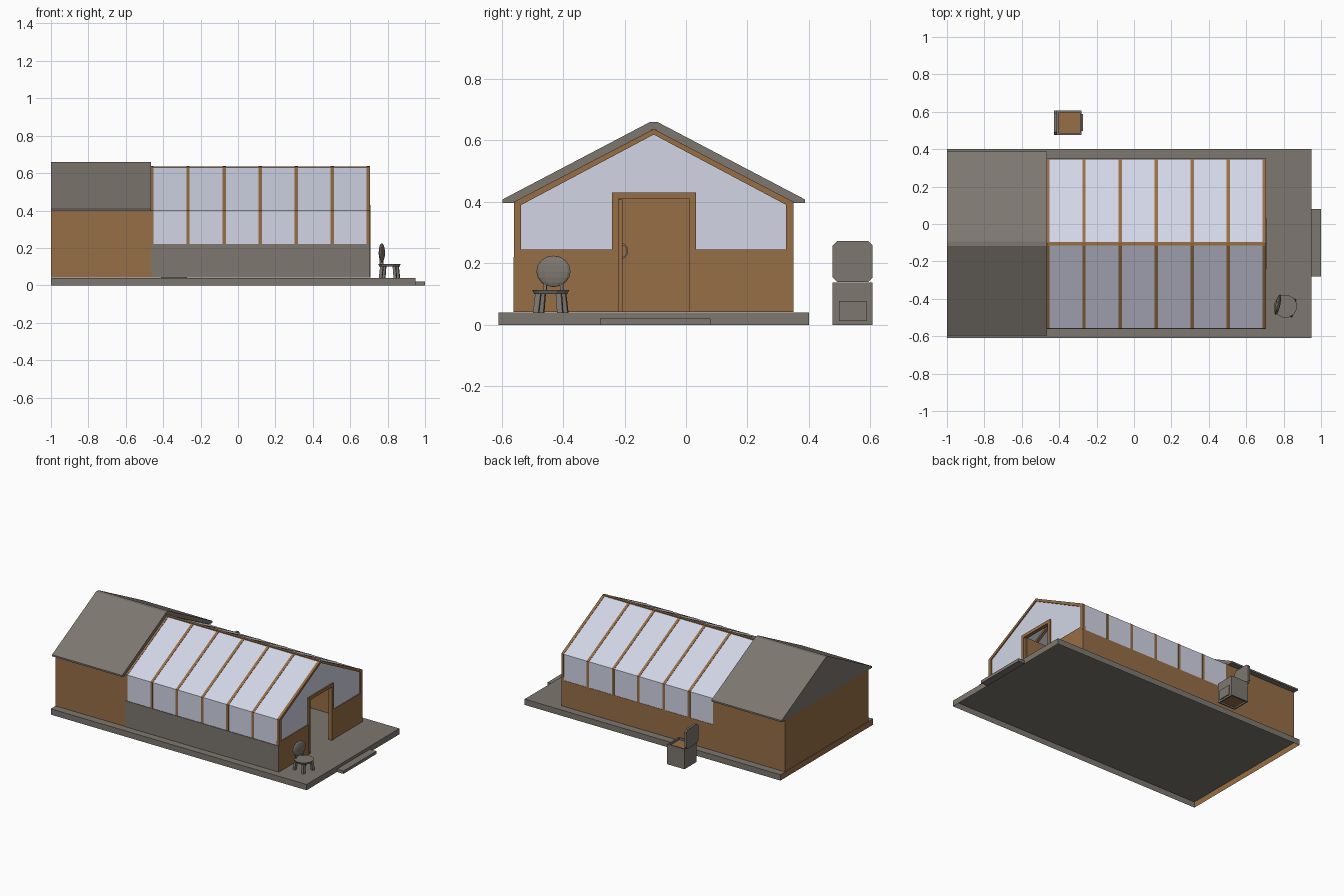
import bpy, bmesh, math
from mathutils import Matrix, Vector

if "Cube" in bpy.data.objects:
    bpy.data.objects.remove(bpy.data.objects["Cube"])


def material(name, rgb):
    m = bpy.data.materials.new(name)
    m.diffuse_color = (*rgb, 1)
    m.use_nodes = True
    m.node_tree.nodes["Principled BSDF"].inputs["Base Color"].default_value = m.diffuse_color
    return m


GREY = material("stone grey", (0.205, 0.184, 0.159))
BROWN = material("wood brown", (0.305, 0.156, 0.061))
GLASS = material("pale glass", (0.645, 0.665, 0.79))


def finish(name, bm, mat):
    bmesh.ops.recalc_face_normals(bm, faces=bm.faces[:])
    me = bpy.data.meshes.new(name)
    bm.to_mesh(me)
    bm.free()
    me.materials.append(mat)
    ob = bpy.data.objects.new(name, me)
    bpy.context.collection.objects.link(ob)
    return ob


def box(name, x, y, z, mat):
    bm = bmesh.new()
    bmesh.ops.create_cube(bm, size=1)
    for v in bm.verts:
        v.co = [r[0] if c < 0 else r[1] for c, r in zip(v.co, (x, y, z))]
    return finish(name, bm, mat)


def prism(name, pts, x0, x1, mat):
    """Extrude a (y, z) outline along x."""
    bm = bmesh.new()
    f = bm.faces.new([bm.verts.new((x0, y, z)) for y, z in pts])
    r = bmesh.ops.extrude_face_region(bm, geom=[f])
    for v in r["geom"]:
        if isinstance(v, bmesh.types.BMVert):
            v.co.x = x1
    return finish(name, bm, mat)


YC, HALF = -0.105, 0.455          # ridge line and half width of the building
Y0, Y1 = YC - HALF, YC + HALF
FLOOR, SILL, EAVE, RIDGE = 0.04, 0.22, 0.40, 0.637
XW, XE = -0.46, 0.70              # ends of the glasshouse


def mirror_outline(half):
    """Mirror a left-hand outline of (offset, z) about the ridge line."""
    return [(YC - d, z) for d, z in half] + [(YC + d, z) for d, z in reversed(half) if d > 0]


# hollow base slab, timber end
slab = box("base_slab", (-1, 0.95), (-0.61, 0.40), (0, FLOOR), GREY)
bm = bmesh.new()
bm.from_mesh(slab.data)
bm.normal_update()
bmesh.ops.delete(bm, geom=[f for f in bm.faces if f.normal.z < -0.9], context="FACES")
for f in bm.faces:
    f.material_index = 1 if f.normal.x < -0.9 else 0
bm.to_mesh(slab.data)
bm.free()
slab.data.materials.append(BROWN)
box("entry_step", (0.95, 1.0), (-0.28, 0.08), (0, 0.02), GREY)

# closed house and its roof
box("house_walls", (-0.999, XW), (Y0, Y1), (FLOOR + 0.001, 0.399), BROWN)
prism("house_roof", mirror_outline([(0.492, 0.397), (0.492, 0.408), (0.012, 0.66)]),
      -1, -0.465, GREY)
prism("house_gable_lining", mirror_outline([(HALF - 0.01, 0.39), (0, 0.63)]),
      -0.464, XW + 0.002, BROWN)

# low side walls of the glasshouse
box("front_low_wall", (-0.465, XE + 0.004), (Y0 - 0.002, Y0 + 0.02), (FLOOR + 0.001, SILL), GREY)
box("back_low_wall", (XW, XE), (Y1 - 0.02, Y1), (FLOOR + 0.001, SILL), BROWN)

# seven arched timber frames
outer = [(HALF, SILL), (HALF, EAVE), (0, RIDGE)]
inner = [(HALF - 0.024, SILL), (HALF - 0.024, EAVE - 0.01), (0, RIDGE - 0.018)]
arch = mirror_outline(outer) + list(reversed(mirror_outline(inner)))
for i in range(7):
    x = -0.46 + i * (1.157 / 6)
    prism(f"arch_frame_{i + 1}", arch, x - 0.009, x + 0.009, BROWN)
box("ridge_beam", (XW, XE), (YC - 0.009, YC + 0.009), (RIDGE - 0.02, RIDGE - 0.001), BROWN)

# side and roof glass
gl_out = [(HALF - 0.002, SILL), (HALF - 0.002, EAVE - 0.001), (0, RIDGE - 0.003)]
gl_in = [(HALF - 0.006, SILL), (HALF - 0.006, EAVE - 0.003), (0, RIDGE - 0.007)]
prism("side_and_roof_glass", mirror_outline(gl_out) + list(reversed(mirror_outline(gl_in))),
      XW, XE, GLASS)

# door end: low walls, door frame, glass either side and above
D0, D1, DTOP = -0.24, 0.033, 0.43
for name, a, b in (("left", Y0, D0), ("right", D1, Y1)):
    box(f"end_low_wall_{name}", (0.687, 0.705), (a, b), (FLOOR + 0.001, 0.245), BROWN)
prism("end_glass", [(Y0 + 0.02, 0.24), (Y0 + 0.02, 0.392), (YC, 0.622), (Y1 - 0.02, 0.392),
                    (Y1 - 0.02, 0.24), (D1 - 0.005, 0.24), (D1 - 0.005, DTOP - 0.005),
                    (D0 + 0.005, DTOP - 0.005), (D0 + 0.005, 0.24)], 0.695, 0.699, GLASS)
t = 0.021
prism("door_frame", [(D0, 0.041), (D0, DTOP), (D1, DTOP), (D1, 0.041), (D1 - t, 0.041),
                     (D1 - t, DTOP - t), (D0 + t, DTOP - t), (D0 + t, 0.041)],
      0.683, 0.708, BROWN)

# door swung open inwards, with a bow handle
box("open_door", (0.465, 0.69), (-0.219, -0.207), (0.042, 0.408), BROWN)
bm = bmesh.new()
prev = None
for i in range(9):
    a = math.pi * i / 8
    ring = [bm.verts.new((0.49 + dx, -0.207 + r * 0.75 * math.sin(a), 0.24 + r * math.cos(a)))
            for dx, r in ((-0.004, 0.019), (0.004, 0.019), (0.004, 0.025), (-0.004, 0.025))]
    if prev:
        for k in range(4):
            bm.faces.new((prev[k], prev[k - 1], ring[k - 1], ring[k]))
    prev = ring
finish("door_handle", bm, GREY)


# chair, turned slightly
CHAIR = Matrix.Translation((0.81, -0.44, 0)) @ Matrix.Rotation(math.radians(-12), 4, "Z")


def chair_part(name, bm):
    ob = finish(name, bm, GREY)
    ob.matrix_world = CHAIR
    return ob


bm = bmesh.new()
bmesh.ops.create_cone(bm, cap_ends=True, segments=12, radius1=0.055, radius2=0.062, depth=0.014,
                      matrix=Matrix.Translation((0, 0, 0.107)))
chair_part("chair_seat", bm)
for i, (sx, sy) in enumerate(((-1, -1), (-1, 1), (1, -1), (1, 1))):
    bm = bmesh.new()
    bmesh.ops.create_cube(bm, size=1)
    for v in bm.verts:
        low = v.co.z < 0
        off = 0.040 if low else 0.034
        v.co = Vector((sx * off + v.co.x * 0.016, sy * off + v.co.y * 0.018,
                       FLOOR if low else 0.102))
    chair_part(f"chair_leg_{i + 1}", bm)
bm = bmesh.new()
bmesh.ops.create_uvsphere(bm, u_segments=12, v_segments=8, radius=1,
                          matrix=Matrix.Translation((-0.042, 0, 0.174))
                          @ Matrix.Diagonal((0.013, 0.057, 0.051, 1)))
chair_part("chair_back", bm)
for s in (-1, 1):
    bm = bmesh.new()
    bmesh.ops.create_cube(bm, size=1, matrix=Matrix.Translation((-0.043, s * 0.028, 0.122))
                          @ Matrix.Diagonal((0.008, 0.01, 0.03, 1)))
    chair_part("chair_back_post", bm)

# bin behind the house: open box, brown filling, raised lid, front hatch
BX, BY = (-0.413, -0.28), (0.477, 0.607)
for name, x, y in (("west", (BX[0], BX[0] + 0.01), BY), ("east", (BX[1] - 0.01, BX[1]), BY),
                   ("front", BX, (BY[0], BY[0] + 0.01)), ("back", BX, (BY[1] - 0.01, BY[1]))):
    box(f"bin_wall_{name}", x, y, (0, 0.138), GREY)
box("bin_filling", (BX[0] + 0.009, BX[1] - 0.009), (BY[0] + 0.009, BY[1] - 0.009),
    (0.01, 0.125), BROWN)
box("bin_hatch", (BX[1] - 0.001, BX[1] + 0.006), (0.497, 0.587), (0.012, 0.077), GREY)
c, (a, b), (l, h) = 0.014, BY, (0.14, 0.272)
prism("bin_lid", [(a, l + c), (a, h - c), (a + c, h), (b - c, h), (b, h - c), (b, l + c),
                  (b - c, l), (a + c, l)], -0.428, -0.412, GREY)
